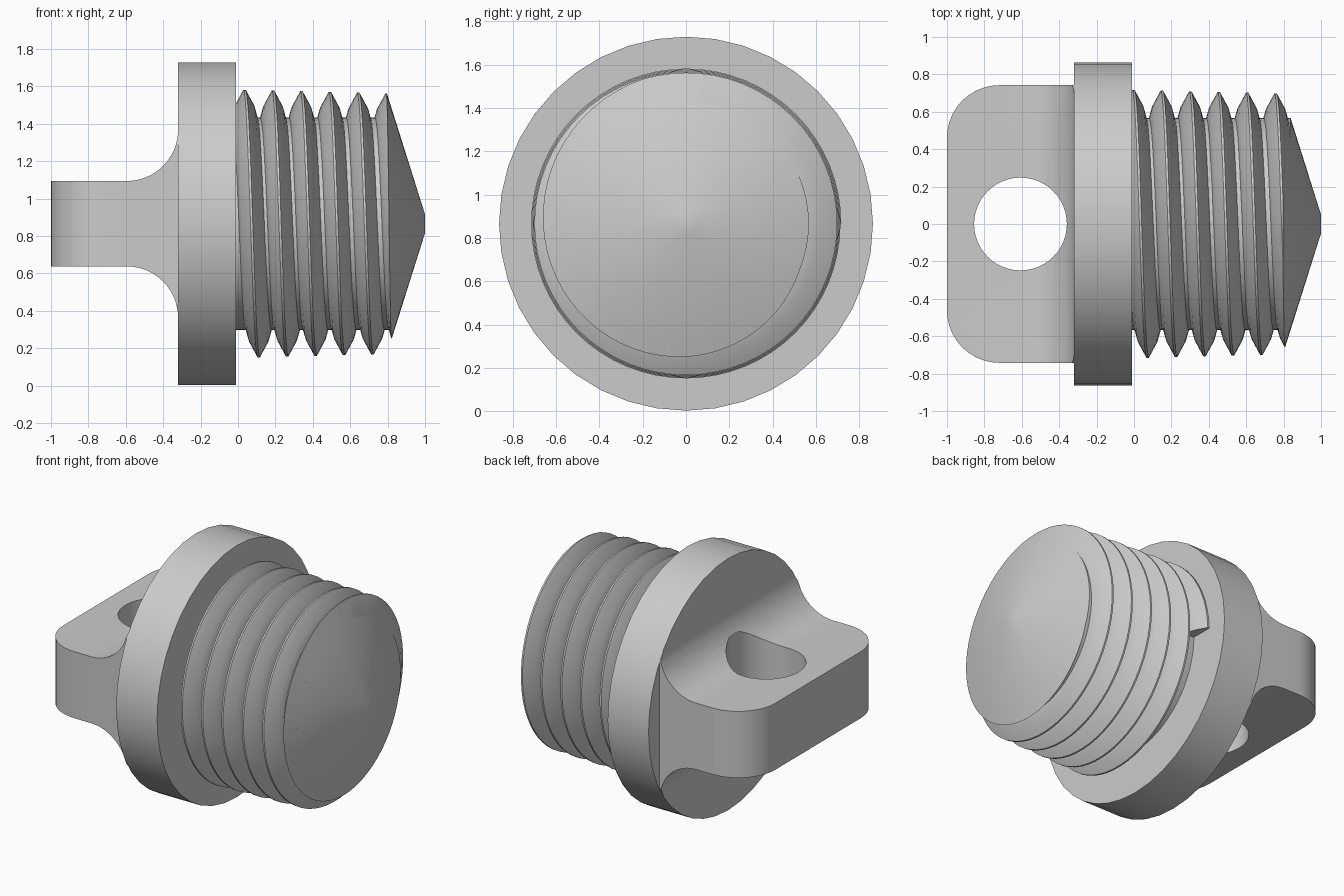
import bpy, bmesh, math
from mathutils import Matrix, Vector

cube = bpy.data.objects.get("Cube")
if cube:
    bpy.data.objects.remove(cube, do_unlink=True)

AXIS_Z = 0.866          # height of the horizontal plug axis
PITCH = 0.152

steel = bpy.data.materials.new("grey steel")
steel.use_nodes = True
GREY = (0.6, 0.6, 0.6, 1)
steel.diffuse_color = GREY
steel.node_tree.nodes["Principled BSDF"].inputs["Base Color"].default_value = GREY


def finish(name, bm):
    bmesh.ops.recalc_face_normals(bm, faces=bm.faces[:])
    mesh = bpy.data.meshes.new(name)
    bm.to_mesh(mesh)
    bm.free()
    mesh.materials.append(steel)
    obj = bpy.data.objects.new(name, mesh)
    obj.location.z = AXIS_Z
    bpy.context.collection.objects.link(obj)
    return obj


def lathe(name, profile, segments):
    """Solid of revolution about x from (x, radius) pairs."""
    bm = bmesh.new()
    rings = []
    for x, r in profile:
        rings.append([bm.verts.new((x, r * math.cos(a), r * math.sin(a)))
                      for a in (math.tau * i / segments for i in range(segments))])
    for a, b in zip(rings, rings[1:]):
        for i in range(segments):
            j = (i + 1) % segments
            bm.faces.new((a[i], a[j], b[j], b[i]))
    bm.faces.new(rings[0])
    bm.faces.new(rings[-1])
    return finish(name, bm)


def boolean(obj, cutter, operation):
    mod = obj.modifiers.new(operation.lower(), 'BOOLEAN')
    mod.operation = operation
    mod.solver = 'EXACT'
    mod.object = cutter
    cutter.hide_render = True
    cutter.hide_set(True)


def apply_and_smooth(obj, angle=30):
    bpy.ops.object.select_all(action='DESELECT')
    obj.select_set(True)
    bpy.context.view_layer.objects.active = obj
    for mod in list(obj.modifiers):
        bpy.ops.object.modifier_apply(modifier=mod.name)
    bpy.ops.object.shade_smooth_by_angle(angle=math.radians(angle))


# Flange and plain core with conical tip
flange = lathe("flange", [(-0.32, 0.863), (-0.01, 0.863)], 40)
core = lathe("core", [(-0.05, 0.567), (0.837, 0.567), (1.0, 0.05)], 64)

# Thread: a ridge section swept along a helix, starting at the back
section = [(-0.07, 0.5), (-0.068, 0.57), (-0.05, 0.635), (-0.006, 0.717),
           (0.006, 0.717), (0.05, 0.635), (0.068, 0.57), (0.07, 0.5)]
STEPS = 64
bm = bmesh.new()
loops = []
for i in range(6 * STEPS + 1):
    turn = i / STEPS
    a = math.tau * turn
    x = PITCH * turn - 0.003
    loops.append([bm.verts.new((x + dx, (r - 0.025 * x) * math.cos(a),
                                (r - 0.025 * x) * math.sin(a)))
                  for dx, r in section])
for p, q in zip(loops, loops[1:]):
    for k in range(len(section)):
        m = (k + 1) % len(section)
        bm.faces.new((p[k], p[m], q[m], q[k]))
bm.faces.new(loops[0])
bm.faces.new(loops[-1])
thread = finish("thread", bm)

# The tip cone and the flange limit the thread
tip_limit = lathe("tip_limit", [(-0.1, 0.9), (0.732, 0.9), (1.0, 0.05)], 64)
boolean(thread, tip_limit, 'INTERSECT')

# Tab: filleted side profile extruded across y, free corners rounded
FILLET = 0.275
upper = [(-1.0, 0.228)]
for i in range(13):
    t = math.radians(90 * i / 12)
    upper.append((-0.595 + FILLET * math.sin(t), 0.228 + FILLET * (1 - math.cos(t))))
upper.append((-0.25, 0.503))
outline = upper + [(x, -z) for x, z in reversed(upper)]
bm = bmesh.new()
face = bm.faces.new([bm.verts.new((x, -0.742, z)) for x, z in outline])
ext = bmesh.ops.extrude_face_region(bm, geom=[face])
bmesh.ops.translate(bm, vec=(0, 1.484, 0),
                    verts=[v for v in ext["geom"] if isinstance(v, bmesh.types.BMVert)])
corners = [e for e in bm.edges
           if all(v.co.x < -0.99 for v in e.verts)
           and abs(e.verts[0].co.z - e.verts[1].co.z) > 0.1]
bmesh.ops.bevel(bm, geom=corners, offset=0.28, segments=10, profile=0.5, affect='EDGES')
tab = finish("tab", bm)

# Eye hole, and trimming of the fillets to the flange outline
bm = bmesh.new()
bmesh.ops.create_cone(bm, cap_ends=True, segments=48, radius1=0.248, radius2=0.248,
                      depth=2, matrix=Matrix.Translation(Vector((-0.607, 0, 0))))
hole = finish("hole_cutter", bm)
trim = lathe("tab_trim", [(-1.2, 0.86), (-0.2, 0.86)], 40)
boolean(tab, hole, 'DIFFERENCE')
boolean(tab, trim, 'INTERSECT')

for part in (flange, core, thread, tab):
    apply_and_smooth(part)
for helper in (tip_limit, hole, trim):
    bpy.data.objects.remove(helper, do_unlink=True)
